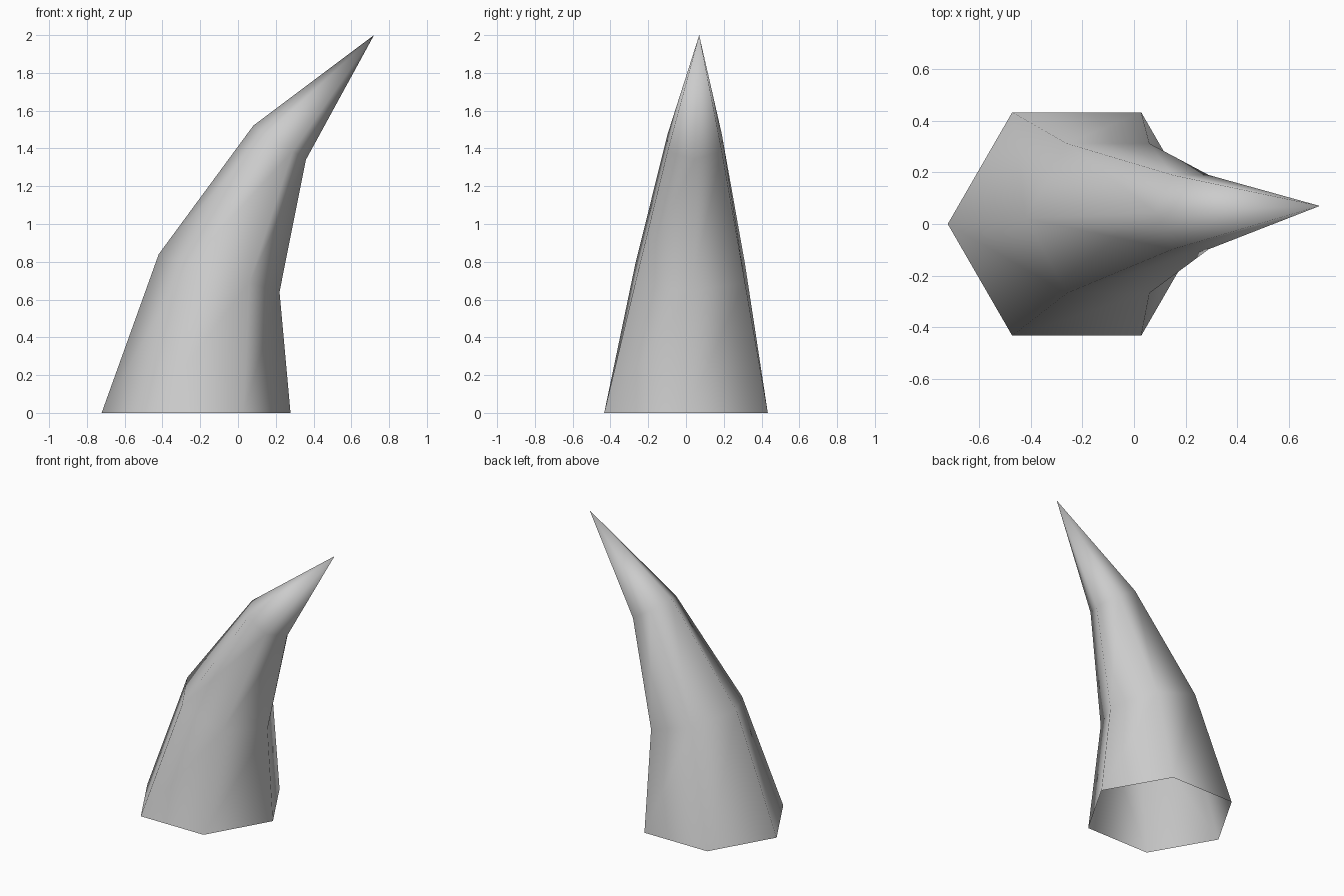
import bpy
import bmesh
from math import cos, sin, pi
from mathutils import Vector

cube = bpy.data.objects.get("Cube")
if cube:
    bpy.data.objects.remove(cube, do_unlink=True)

SIDES = 6

# One plain grey for the whole horn
grey = bpy.data.materials.new("horn grey")
grey.use_nodes = True
colour = (0.6, 0.6, 0.6, 1)
grey.diffuse_color = colour
grey.node_tree.nodes["Principled BSDF"].inputs["Base Color"].default_value = colour

# Cross-sections: centre, radius, and drop from centre to the inner side
sections = [
    ((-0.222, 0.0, 0.0), 0.5, 0.0),
    ((-0.10, 0.022, 0.74), 0.335, 0.10),
    ((0.22, 0.046, 1.43), 0.166, 0.09),
]
tip_position = (0.72, 0.07, 2.0)

bm = bmesh.new()


def add_ring(centre, radius, drop):
    """Six-sided ring, tilted so that it leans along the bend."""
    half_width = (radius ** 2 - drop ** 2) ** 0.5
    ring = []
    for i in range(SIDES):
        a = 2 * pi * i / SIDES
        offset = Vector((half_width * cos(a), radius * sin(a), -drop * cos(a)))
        ring.append(bm.verts.new(Vector(centre) + offset))
    return ring


# Tapering walls, open underneath
rings = [add_ring(*s) for s in sections]
for lower, upper in zip(rings, rings[1:]):
    for i in range(SIDES):
        j = (i + 1) % SIDES
        bm.faces.new((lower[i], lower[j], upper[j], upper[i]))

# Pointed tip
tip = bm.verts.new(tip_position)
for i in range(SIDES):
    bm.faces.new((rings[-1][i], rings[-1][(i + 1) % SIDES], tip))

for face in bm.faces:
    face.smooth = True

mesh = bpy.data.meshes.new("horn")
bm.to_mesh(mesh)
bm.free()
mesh.materials.append(grey)
horn = bpy.data.objects.new("horn", mesh)
bpy.context.collection.objects.link(horn)
